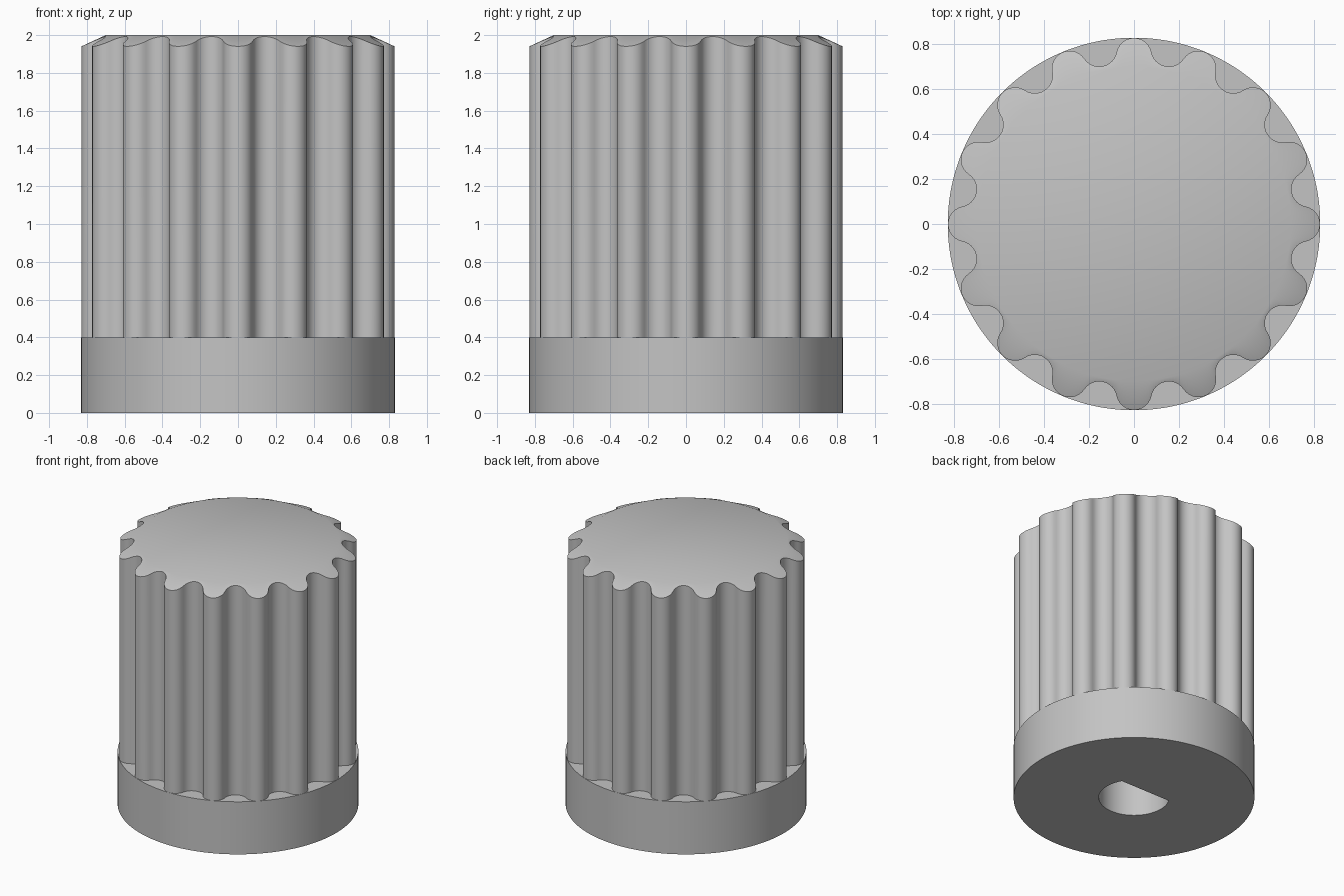
import bpy
import bmesh
from math import sin, cos, tau, pi, radians
from mathutils import Vector, Matrix

if "Cube" in bpy.data.objects:
    bpy.data.objects.remove(bpy.data.objects["Cube"])

RADIUS, HEIGHT, COLLAR_H = 0.83, 2.0, 0.4
FLUTES, STEPS = 16, 6
COUNT = FLUTES * STEPS * 4
BORE_R, BORE_TOP = 0.243, 1.3
FACE_R, CHAMFER_DROP = 0.70, 0.06

grey = bpy.data.materials.new("plain grey")
grey.use_nodes = True
colour = (0.55, 0.55, 0.55, 1)
grey.diffuse_color = colour
grey.node_tree.nodes["Principled BSDF"].inputs["Base Color"].default_value = colour


def polar(radius_at):
    """Closed outline whose radius depends on the angle."""
    angles = [tau * i / COUNT for i in range(COUNT)]
    return [Vector((cos(a), sin(a))) * radius_at(a) for a in angles]


def d_radius(a):
    """Round shaft hole with a flat on the back side."""
    flat = BORE_R / 2
    return flat / sin(a) if sin(a) > 0.5 else BORE_R


def fluted_outline():
    """Alternating tangent arcs: rounded ridges and rounded grooves."""
    half = pi / FLUTES
    ridge = Vector((0.75, 0))
    groove = Vector((cos(half), sin(half))) * 0.796
    link = groove - ridge
    r = link.length / 2
    turn = Vector((1, 0)).angle(link)
    side = []
    for i in range(STEPS):
        t = turn * i / STEPS
        side.append(ridge + r * Vector((cos(t), sin(t))))
    for i in range(STEPS + 1):
        t = turn + (half - turn) * i / STEPS + pi
        side.append(groove + r * Vector((cos(t), sin(t))))
    mirrored = [Vector((p.x, -p.y)) for p in reversed(side[1:])]
    pitch = mirrored + side[:-1]
    return [Matrix.Rotation(tau * k / FLUTES, 2) @ p
            for k in range(FLUTES) for p in pitch]


def at_height(outline, z):
    return [(p.x, p.y, z) for p in outline]


def solid(name, rings, closed_loop=False):
    """Bridge a stack of equal rings; cap the ends or join them in a loop."""
    bm = bmesh.new()
    loops = [[bm.verts.new(co) for co in ring] for ring in rings]
    pairs = list(zip(loops, loops[1:]))
    if closed_loop:
        pairs.append((loops[-1], loops[0]))
    else:
        bm.faces.new(loops[0])
        bm.faces.new(loops[-1])
    for low, high in pairs:
        for i in range(COUNT):
            j = (i + 1) % COUNT
            bm.faces.new((low[i], low[j], high[j], high[i]))
    bmesh.ops.recalc_face_normals(bm, faces=bm.faces)
    mesh = bpy.data.meshes.new(name)
    bm.to_mesh(mesh)
    bm.free()
    mesh.materials.append(grey)
    obj = bpy.data.objects.new(name, mesh)
    bpy.context.collection.objects.link(obj)
    bpy.ops.object.select_all(action="DESELECT")
    obj.select_set(True)
    bpy.context.view_layer.objects.active = obj
    bpy.ops.object.shade_smooth_by_angle(angle=radians(30))
    return obj


bore = polar(d_radius)
rim = polar(lambda a: RADIUS)
flutes = fluted_outline()

# Collar: plain round band with the shaft hole through it
solid("collar", [at_height(bore, 0), at_height(rim, 0),
                 at_height(rim, COLLAR_H), at_height(bore, COLLAR_H)], True)

# Grip: fluted body with a conical chamfer and a blind shaft hole
slope = CHAMFER_DROP / (RADIUS - FACE_R)
chamfer = [(p.x, p.y, HEIGHT - slope * (p.length - FACE_R)) for p in flutes]
face = [p.normalized() * FACE_R for p in flutes]
# start the hole at the same angle as the flutes so the bridge is not twisted
shift = COUNT - COUNT // (2 * FLUTES)
bore = bore[shift:] + bore[:shift]
solid("fluted_grip", [at_height(bore, BORE_TOP), at_height(bore, COLLAR_H),
                      at_height(flutes, COLLAR_H), chamfer,
                      at_height(face, HEIGHT)])
